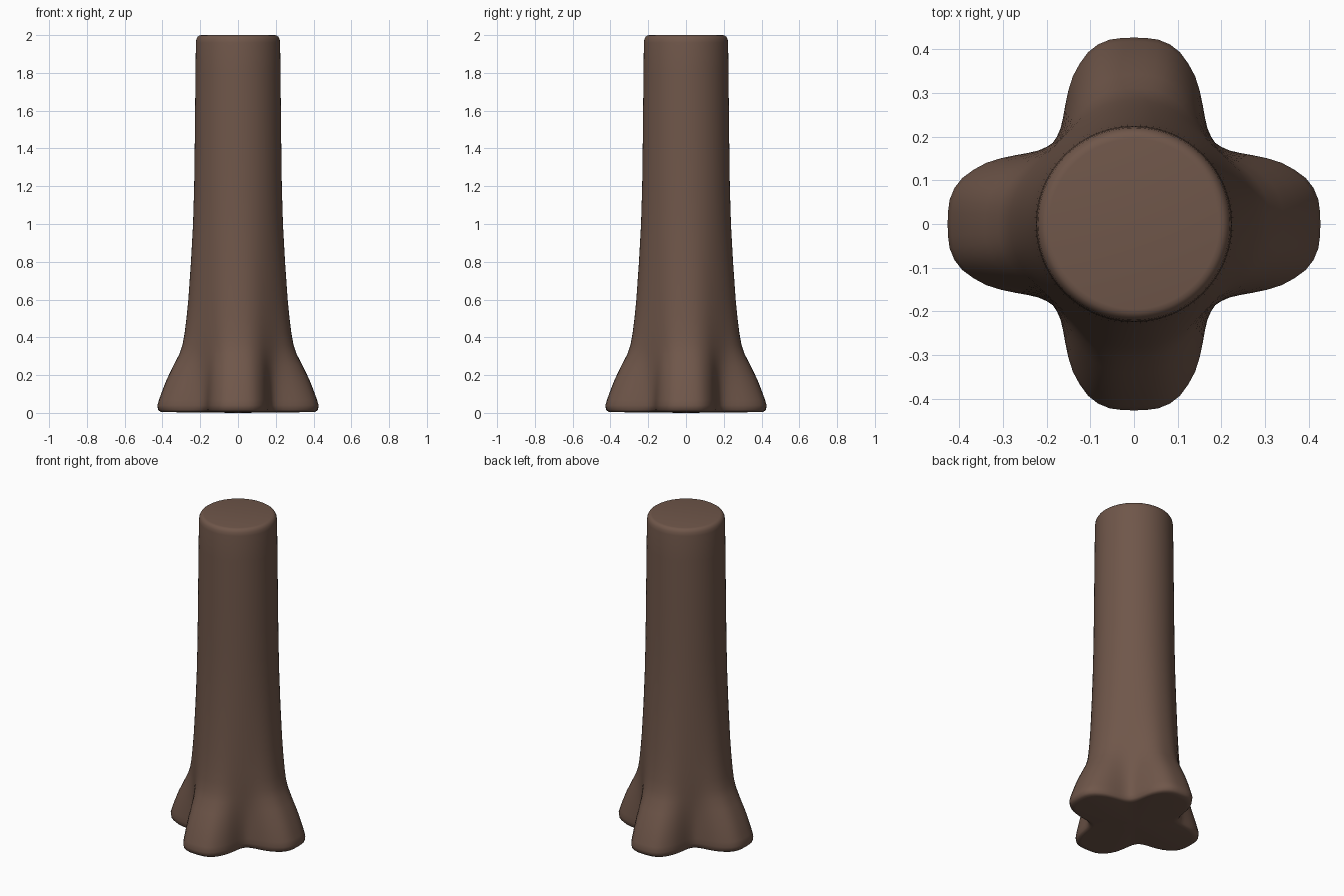
import bpy, bmesh, math

if "Cube" in bpy.data.objects:
    bpy.data.objects.remove(bpy.data.objects["Cube"])

SEG = 96

def lerp_table(table, t):
    """Piecewise linear lookup; each row is (key, value, ...)."""
    for a, b in zip(table, table[1:]):
        if t <= b[0]:
            k = (t - a[0]) / (b[0] - a[0])
            return [p + (q - p) * k for p, q in zip(a[1:], b[1:])]
    return table[-1][1:]

# height, radius on a root lobe, radius in the valley between lobes
PROFILE = [(0.004, 0.385, 0.225), (0.006, 0.41, 0.245), (0.016, 0.423, 0.258),
           (0.04, 0.427, 0.263), (0.07, 0.418, 0.263), (0.12, 0.400, 0.262),
           (0.18, 0.376, 0.260), (0.25, 0.342, 0.258), (0.31, 0.311, 0.257),
           (0.36, 0.294, 0.256), (0.42, 0.283, 0.255), (0.5, 0.273, 0.252),
           (0.6, 0.263, 0.248), (0.8, 0.249, 0.241), (1.0, 0.238, 0.235),
           (1.2, 0.232, 0.231), (1.5, 0.228, 0.228), (1.8, 0.225, 0.225),
           (1.96, 0.223, 0.223), (1.98, 0.220, 0.220), (1.992, 0.213, 0.213),
           (1.998, 0.205, 0.205), (2.0, 0.195, 0.195)]
# angle from lobe axis in degrees, lobe strength
LOBE = [(0, 1.0), (4, 1.0), (9.6, 0.99), (15.5, 0.87), (22, 0.65),
        (27, 0.44), (31.6, 0.25), (36, 0.11), (40, 0.035), (45, 0.0)]

bark = bpy.data.materials.new("brown bark")
bark.diffuse_color = (0.16, 0.094, 0.068, 1)
bark.use_nodes = True
bark.node_tree.nodes["Principled BSDF"].inputs["Base Color"].default_value = bark.diffuse_color

# Trunk with four flared roots, lofted ring by ring
bm = bmesh.new()
rings = []
for z, r_lobe, r_valley in PROFILE:
    ring = []
    for i in range(SEG):
        a = 2 * math.pi * i / SEG
        off = abs((math.degrees(a) + 45) % 90 - 45)
        k = lerp_table(LOBE, off)[0]
        r = r_valley + (r_lobe - r_valley) * k
        ring.append(bm.verts.new((r * math.cos(a), r * math.sin(a), z)))
    rings.append(ring)
for lo, hi in zip(rings, rings[1:]):
    for i in range(SEG):
        j = (i + 1) % SEG
        bm.faces.new((lo[i], lo[j], hi[j], hi[i]))

# Flat underside and cut top, fanned to the centre
for ring, z, up in ((rings[0], 0.0, False), (rings[-1], 2.0, True)):
    c = bm.verts.new((0, 0, z))
    for i in range(SEG):
        a, b = ring[i], ring[(i + 1) % SEG]
        bm.faces.new((a, b, c) if up else (b, a, c))

mesh = bpy.data.meshes.new("tree_trunk")
bm.to_mesh(mesh)
bm.free()
mesh.materials.append(bark)
for p in mesh.polygons:
    p.use_smooth = True
trunk = bpy.data.objects.new("tree_trunk", mesh)
bpy.context.collection.objects.link(trunk)
